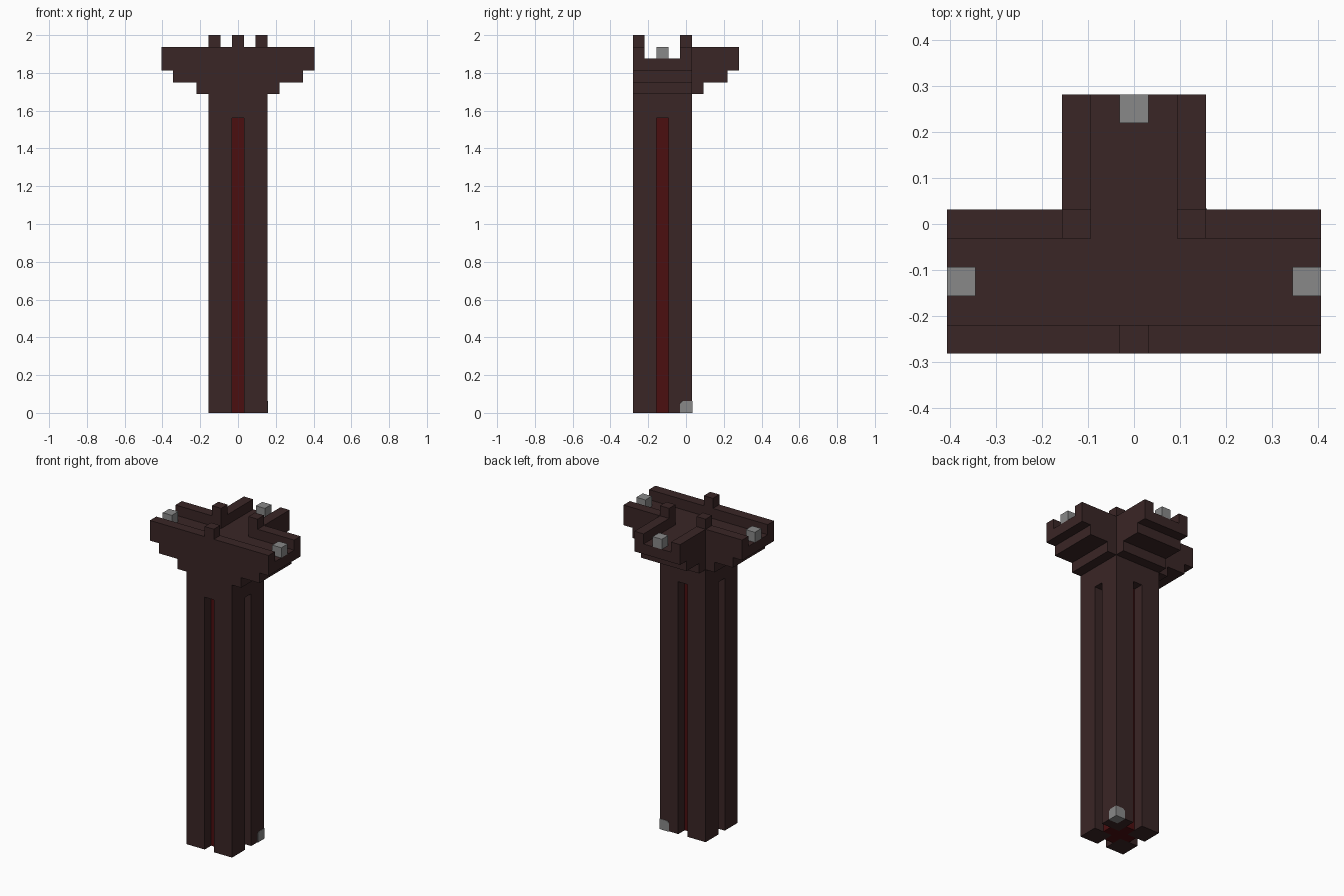
import bpy, bmesh
from mathutils import Matrix, Vector

U = 1 / 16          # size of one block
FRONT, BACK = -4.5, 0.5   # depth range of the column, in blocks

cube = bpy.data.objects.get("Cube")
if cube:
    bpy.data.objects.remove(cube, do_unlink=True)


def material(name, r, g, b):
    mat = bpy.data.materials.new(name)
    mat.use_nodes = True
    mat.diffuse_color = (r, g, b, 1)
    mat.node_tree.nodes["Principled BSDF"].inputs["Base Color"].default_value = (r, g, b, 1)
    return mat


BROWN = material("dark brown", 0.042, 0.019, 0.019)
RED = material("deep red", 0.07, 0.0045, 0.005)
GREY = material("grey stone", 0.25, 0.25, 0.25)


def add_box(bm, x, y, z):
    """Box from (low, high) ranges in blocks."""
    size = Vector([r[1] - r[0] for r in (x, y, z)]) * U
    mid = Vector([sum(r) / 2 for r in (x, y, z)]) * U
    mat = Matrix.Translation(mid) @ Matrix.Diagonal((*size, 1))
    return bmesh.ops.create_cube(bm, size=1, matrix=mat)["verts"]


def finish(name, bm, mat):
    mesh = bpy.data.meshes.new(name)
    bm.to_mesh(mesh)
    bm.free()
    mesh.materials.append(mat)
    obj = bpy.data.objects.new(name, mesh)
    bpy.context.collection.objects.link(obj)
    return obj


def build(name, mat, boxes):
    bm = bmesh.new()
    for b in boxes:
        add_box(bm, *b)
    return finish(name, bm, mat)


def mirrored(x, y, z):
    """The box and its copy on the other side of x = 0."""
    return [(x, y, z), ((-x[1], -x[0]), y, z)]


# Four corner pillars, leaving a groove in each side of the column
build("corner_pillars", BROWN,
      mirrored((0.5, 2.5), (FRONT, -2.5), (0, 25)) +
      mirrored((0.5, 2.5), (-1.5, BACK), (0, 25)))

# Cross-shaped core seen at the back of the grooves
build("column_core", RED,
      [((-0.5, 0.5), (-3.5, -0.5), (0, 25))] +
      mirrored((0.5, 1.5), (-2.5, -1.5), (0, 25)))

# Solid neck above the grooves
build("column_neck", BROWN, [((-2.5, 2.5), (FRONT, BACK), (25, 27))])

# Stepped T-shaped tiers: reach to the sides, reach to the back, heights
for i, (side, rear, low, high) in enumerate(
        [(3.5, 1.5, 27, 28), (5.5, 3.5, 28, 29), (6.5, 4.5, 29, 30)], 1):
    build(f"flare_tier_{i}", BROWN,
          [((-side, side), (FRONT, BACK), (low, high)),
           ((-2.5, 2.5), (BACK, rear), (low, high))])

# Parapet walls along the T, open at the three ends
build("parapet", BROWN,
      [((-6.5, 6.5), (FRONT, -3.5), (30, 31))] +
      mirrored((1.5, 6.5), (-0.5, BACK), (30, 31)) +
      mirrored((1.5, 2.5), (BACK, 4.5), (30, 31)))

# Raised posts on the parapet
build("parapet_posts", BROWN,
      [((-0.5, 0.5), (FRONT, -3.5), (31, 32))] +
      mirrored((1.5, 2.5), (-0.5, BACK), (31, 32)))

# Grey blocks at the open ends
build("end_blocks", GREY,
      [((-0.5, 0.5), (3.5, 4.5), (30, 31))] +
      mirrored((5.5, 6.5), (-2.5, -1.5), (30, 31)))

# Grey foot block on the rear left corner, two upper corners clipped
bm = bmesh.new()
e = 0.03
verts = add_box(bm, (1.5, 2.5 + e), (-0.5, BACK + e), (-e, 1))
top = max(v.co.z for v in verts)
clip = [v for v in verts if v.co.z > top - 0.01
        and (v.co.x > 2 * U) != (v.co.y > 0)]
bmesh.ops.bevel(bm, geom=clip, offset=0.2 * U, affect='VERTICES', segments=1)
finish("foot_block", bm, GREY)
